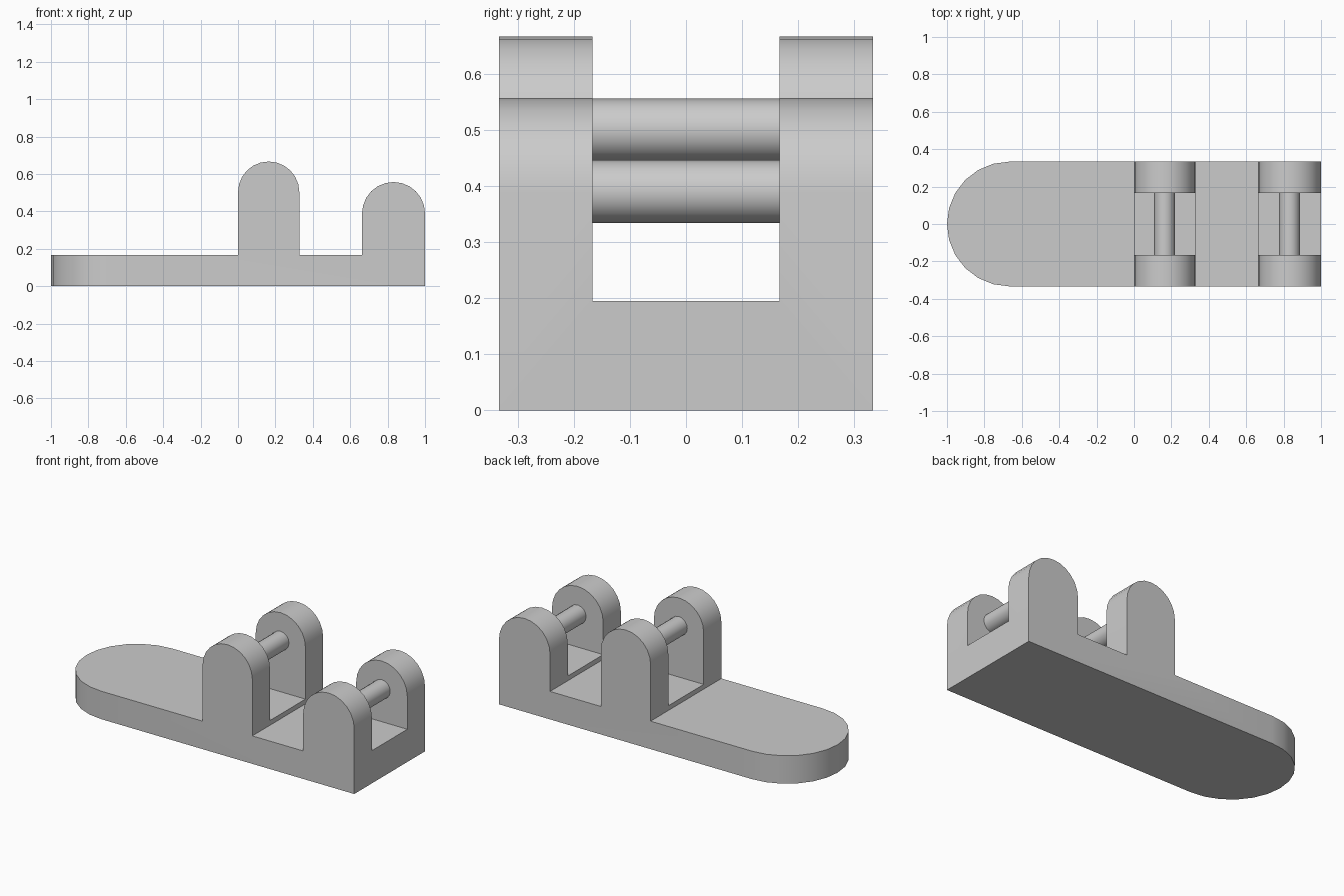
import bpy, bmesh, math
from mathutils import Vector

if "Cube" in bpy.data.objects:
    bpy.data.objects.remove(bpy.data.objects["Cube"])

# Single grey material
GREY = (0.6, 0.6, 0.6, 1.0)
grey = bpy.data.materials.new("plain grey")
grey.use_nodes = True
grey.diffuse_color = GREY
grey.node_tree.nodes["Principled BSDF"].inputs["Base Color"].default_value = GREY

HALF = 1 / 3      # half the body width
GAP = 1 / 6       # half the gap between paired lugs
PLATE = 1 / 6     # plate thickness
STEPS = 12        # segments per half circle
# Lug pairs: left x, right x, top z
LUGS = [(0.0, 0.328, 2 / 3), (0.663, 1.0, 0.557)]


def arc(cx, cy, r, start, end):
    angles = [math.radians(start + (end - start) * i / STEPS) for i in range(STEPS + 1)]
    return [(cx + r * math.cos(a), cy + r * math.sin(a)) for a in angles]


def prism(name, points, sweep):
    """Extrude a closed 3D outline along a vector."""
    bm = bmesh.new()
    face = bm.faces.new([bm.verts.new(p) for p in points])
    out = bmesh.ops.extrude_face_region(bm, geom=[face])
    moved = [g for g in out["geom"] if isinstance(g, bmesh.types.BMVert)]
    bmesh.ops.translate(bm, verts=moved, vec=Vector(sweep))
    bmesh.ops.recalc_face_normals(bm, faces=bm.faces)
    mesh = bpy.data.meshes.new(name)
    bm.to_mesh(mesh)
    bm.free()
    mesh.materials.append(grey)
    obj = bpy.data.objects.new(name, mesh)
    bpy.context.collection.objects.link(obj)
    return obj


def activate(obj):
    bpy.ops.object.select_all(action='DESELECT')
    obj.select_set(True)
    bpy.context.view_layer.objects.active = obj


def combine(obj, cutter, operation):
    cutter.hide_render = True
    mod = obj.modifiers.new(operation.lower(), 'BOOLEAN')
    mod.operation = operation
    mod.solver = 'EXACT'
    mod.object = cutter
    activate(obj)
    bpy.ops.object.modifier_apply(modifier=mod.name)
    bpy.data.objects.remove(cutter)


def smooth(obj):
    activate(obj)
    bpy.ops.object.shade_smooth_by_angle(angle=math.radians(32))


# Side profile: flat plate with two round-topped lugs
side = [(-1.2, 0), (1, 0)]
for x0, x1, top in reversed(LUGS):
    r = (x1 - x0) / 2
    if x1 < 1:
        side.append((x1, PLATE))
    side += arc(x0 + r, top - r, r, 0, 180)
    side.append((x0, PLATE))
side.append((-1.2, PLATE))
body = prism("hinge_body", [(x, -0.5, z) for x, z in side], (0, 1, 0))

# Plan outline: straight sides with a half-round end
plan = [(1.2, -HALF), (1.2, HALF)] + arc(-1 + HALF, 0, HALF, 90, 270)
combine(body, prism("plan_cutter", [(x, y, -0.2) for x, y in plan], (0, 0, 1.2)), 'INTERSECT')

# Slot that splits each lug into a pair, leaving a low raised floor
slot = [(-0.2, -GAP, 0.195), (1.2, -GAP, 0.195), (1.2, GAP, 0.195), (-0.2, GAP, 0.195)]
combine(body, prism("slot_cutter", slot, (0, 0, 1)), 'DIFFERENCE')
smooth(body)

# Cross pins between the lugs
for name, (x0, x1, top) in zip(("middle_pin", "end_pin"), LUGS):
    cx, cz = (x0 + x1) / 2, top - PLATE
    ring = [(cx + 0.056 * math.cos(i * math.tau / 16), -GAP,
             cz + 0.056 * math.sin(i * math.tau / 16)) for i in range(16)]
    smooth(prism(name, ring, (0, 2 * GAP, 0)))
